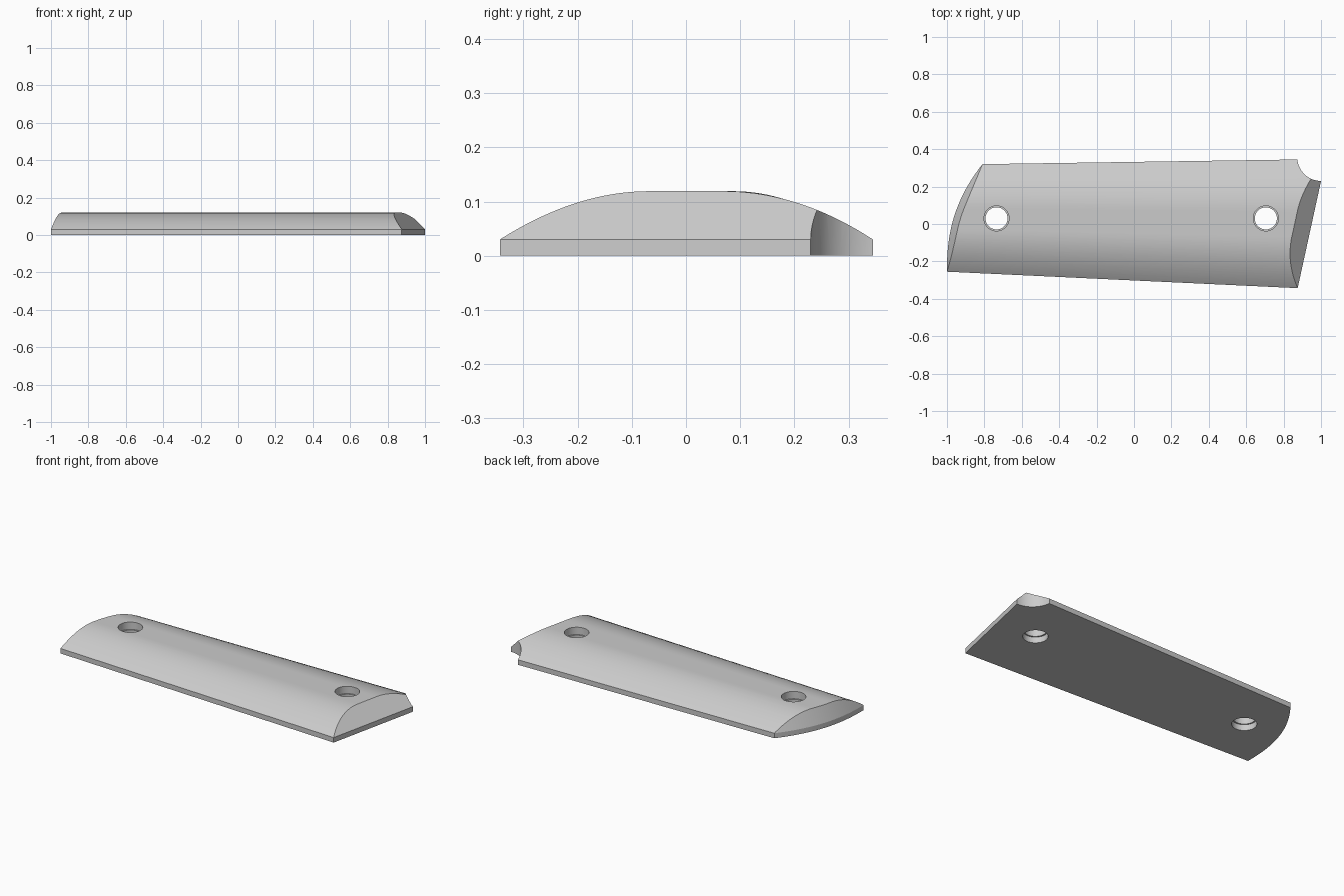
import bpy, bmesh, math
from mathutils import Vector

if "Cube" in bpy.data.objects:
    bpy.data.objects.remove(bpy.data.objects["Cube"])

EDGE, TOP = 0.03, 0.119          # rim height and crown height
grey = bpy.data.materials.new("plain grey")
grey.use_nodes = True
colour = (0.6, 0.6, 0.6, 1)
grey.diffuse_color = colour
grey.node_tree.nodes["Principled BSDF"].inputs["Base Color"].default_value = colour


def loft(name, rings):
    """Closed solid through rings of equal point count."""
    bm = bmesh.new()
    loops = [[bm.verts.new(p) for p in ring] for ring in rings]
    n = len(loops[0])
    for a, b in zip(loops, loops[1:]):
        for i in range(n):
            j = (i + 1) % n
            bm.faces.new((a[i], a[j], b[j], b[i]))
    bm.faces.new(loops[0])
    bm.faces.new(loops[-1])
    bmesh.ops.recalc_face_normals(bm, faces=bm.faces)
    mesh = bpy.data.meshes.new(name)
    bm.to_mesh(mesh)
    bm.free()
    mesh.materials.append(grey)
    obj = bpy.data.objects.new(name, mesh)
    bpy.context.collection.objects.link(obj)
    return obj


def turned(name, x, y, profile, sides=64):
    """Round solid from (radius, height) pairs."""
    turns = [math.tau * i / sides for i in range(sides)]
    return loft(name, [[(x + r * math.cos(a), y + r * math.sin(a), z) for a in turns]
                       for r, z in profile])


def cut(obj, cutter, operation):
    mod = obj.modifiers.new(cutter.name, "BOOLEAN")
    mod.operation, mod.solver, mod.object = operation, "EXACT", cutter
    bpy.context.view_layer.objects.active = obj
    bpy.ops.object.modifier_apply(modifier=mod.name)
    bpy.data.objects.remove(cutter)


# Tapering domed slab
def section(x):
    low = -0.255 - 0.0469 * (x + 1)
    high = 0.32 + 0.0148 * (x + 0.81)
    mid, half = (low + high) / 2, (high - low) / 2
    ring = [(x, low, 0), (x, high, 0)]
    for i in range(49):
        u = 1 - i / 24
        rise = max(0, (abs(u) - 0.2) / 0.8) ** 2
        ring.append((x, mid + half * u, TOP - (TOP - EDGE) * rise))
    return ring


panel = loft("grip_panel", [section(-1.1), section(1.1)])


# End trim: bowed, steeply drafted left end and chamfered slanted right end
def trim_ring(z):
    up = max(0, z - EDGE)
    ring = []
    for i in range(-6, 37):
        t = i / 30
        s = max(t, 0)
        inward = Vector((0.575, -0.19 * 2.4 * s ** 1.4)).normalized() * up * 0.4
        ring.append((-1 + 0.19 * s ** 2.4 + inward.x, -0.255 + 0.575 * t + inward.y, z))
    along = Vector((0.125, 0.573))
    inward = Vector((-along.y, along.x)).normalized() * up
    for t in (1.4, -0.3):
        p = Vector((0.875, -0.343)) + along * t + inward
        ring.append((p.x, p.y, z))
    return ring


cut(panel, loft("end_trim", [trim_ring(z) for z in (-0.1, EDGE, 0.2)]), "INTERSECT")

# Round corner notch
cut(panel, turned("corner_notch", 1.0, 0.357, [(0.127, -0.1), (0.127, 0.3)]), "DIFFERENCE")

# Screw holes with a narrow inner lip
for x in (-0.735, 0.705):
    bore = [(0.067, -0.1), (0.067, 0.035), (0.059, 0.035),
            (0.059, 0.075), (0.067, 0.075), (0.067, 0.2)]
    cut(panel, turned("screw_hole", x, 0.03, bore), "DIFFERENCE")

bpy.ops.object.select_all(action="DESELECT")
panel.select_set(True)
bpy.context.view_layer.objects.active = panel
bpy.ops.object.shade_smooth_by_angle(angle=math.radians(20))
